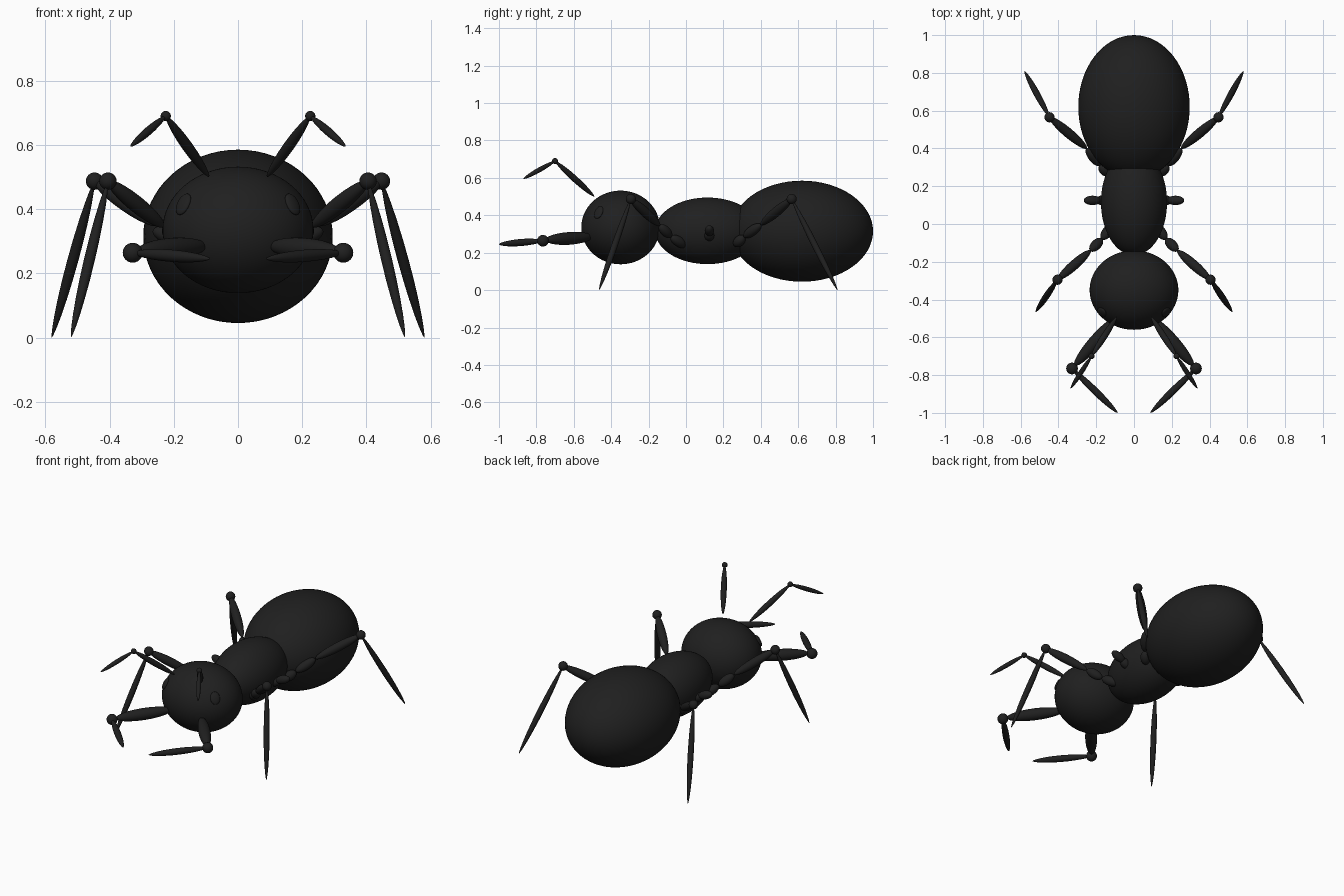
import bpy
import math
from mathutils import Vector

if "Cube" in bpy.data.objects:
    bpy.data.objects.remove(bpy.data.objects["Cube"], do_unlink=True)

shell = bpy.data.materials.new("black shell")
shell.use_nodes = True
shell.diffuse_color = (0.014, 0.014, 0.014, 1)
shell.node_tree.nodes["Principled BSDF"].inputs["Base Color"].default_value = (0.014, 0.014, 0.014, 1)


def finish(name):
    ob = bpy.context.object
    ob.name = name
    ob.data.materials.append(shell)
    bpy.ops.object.shade_smooth()
    return ob


def ellipsoid(name, centre, radii, segments=48):
    bpy.ops.mesh.primitive_uv_sphere_add(segments=segments, ring_count=segments // 2, location=centre)
    ob = finish(name)
    ob.scale = radii
    return ob


def spindle(name, start, end, radius, point=1.0):
    """Slim pod between two points; a point value above 1 sharpens the ends."""
    a, b = Vector(start), Vector(end)
    ob = ellipsoid(name, (a + b) / 2, (radius, radius, (b - a).length / 2), 24)
    for v in ob.data.vertices:
        ring = math.hypot(v.co.x, v.co.y)
        if ring > 0.001:
            k = ring ** (point - 1)
            v.co.x *= k
            v.co.y *= k
    ob.rotation_mode = 'QUATERNION'
    ob.rotation_quaternion = (b - a).to_track_quat('Z', 'Y')
    return ob


# Body
head_centre = Vector((0, -0.35, 0.335))
head_radii = Vector((0.235, 0.21, 0.197))
ellipsoid("head", head_centre, head_radii, 64)
ellipsoid("thorax", (0, 0.115, 0.317), (0.175, 0.28, 0.178), 64)
ellipsoid("abdomen", (0, 0.62, 0.315), (0.295, 0.38, 0.27), 64)

for side, s in (("left", 1), ("right", -1)):
    def at(x, y, z):
        return (s * x, y, z)

    # Eye: a shallow disc lying on the head surface
    eye = ellipsoid("eye_" + side, at(0.17, -0.467, 0.415), (0.028, 0.037, 0.012), 24)
    d = Vector(eye.location) - head_centre
    normal = Vector([d[i] / head_radii[i] ** 2 for i in range(3)])
    eye.rotation_mode = 'QUATERNION'
    eye.rotation_quaternion = normal.to_track_quat('Z', 'Y')

    # Antenna
    elbow = at(0.225, -0.70, 0.69)
    spindle("antenna_base_" + side, at(0.09, -0.49, 0.50), elbow, 0.017, 1.2)
    ellipsoid("antenna_joint_" + side, elbow, (0.016,) * 3, 20)
    spindle("antenna_tip_" + side, elbow, at(0.335, -0.87, 0.595), 0.013, 1.2)

    # Mandible
    hinge = at(0.328, -0.765, 0.264)
    spindle("mandible_base_" + side, at(0.10, -0.50, 0.285), at(0.315, -0.75, 0.268), 0.034)
    ellipsoid("mandible_joint_" + side, hinge, (0.031,) * 3, 24)
    spindle("mandible_tip_" + side, hinge, at(0.087, -1.0, 0.245), 0.019, 1.2)

    # Front and hind legs: hip, middle link, thigh, knee, shin
    for leg, hip, link, thigh, knee, foot in (
        ("front", (0.11, 0, 0.235), (0.17, -0.08, 0.285), (0.23, -0.14, 0.345),
         (0.405, -0.295, 0.487), (0.52, -0.465, 0)),
        ("hind", (0.13, 0.26, 0.24), (0.18, 0.31, 0.285), (0.25, 0.40, 0.35),
         (0.447, 0.565, 0.487), (0.58, 0.81, 0)),
    ):
        tag = "_" + leg + "_" + side
        spindle("hip" + tag, at(*hip), at(*link), 0.028)
        spindle("link" + tag, at(*link), at(*thigh), 0.027)
        spindle("thigh" + tag, at(*thigh), at(*knee), 0.026)
        ellipsoid("knee" + tag, at(*knee), (0.027,) * 3, 24)
        spindle("shin" + tag, at(*knee), at(*foot), 0.017, 1.3)

    # Short middle leg stump
    spindle("hip_middle_" + side, at(0.13, 0.125, 0.275), at(0.20, 0.125, 0.305), 0.027)
    spindle("link_middle_" + side, at(0.175, 0.125, 0.30), at(0.265, 0.125, 0.335), 0.025)
